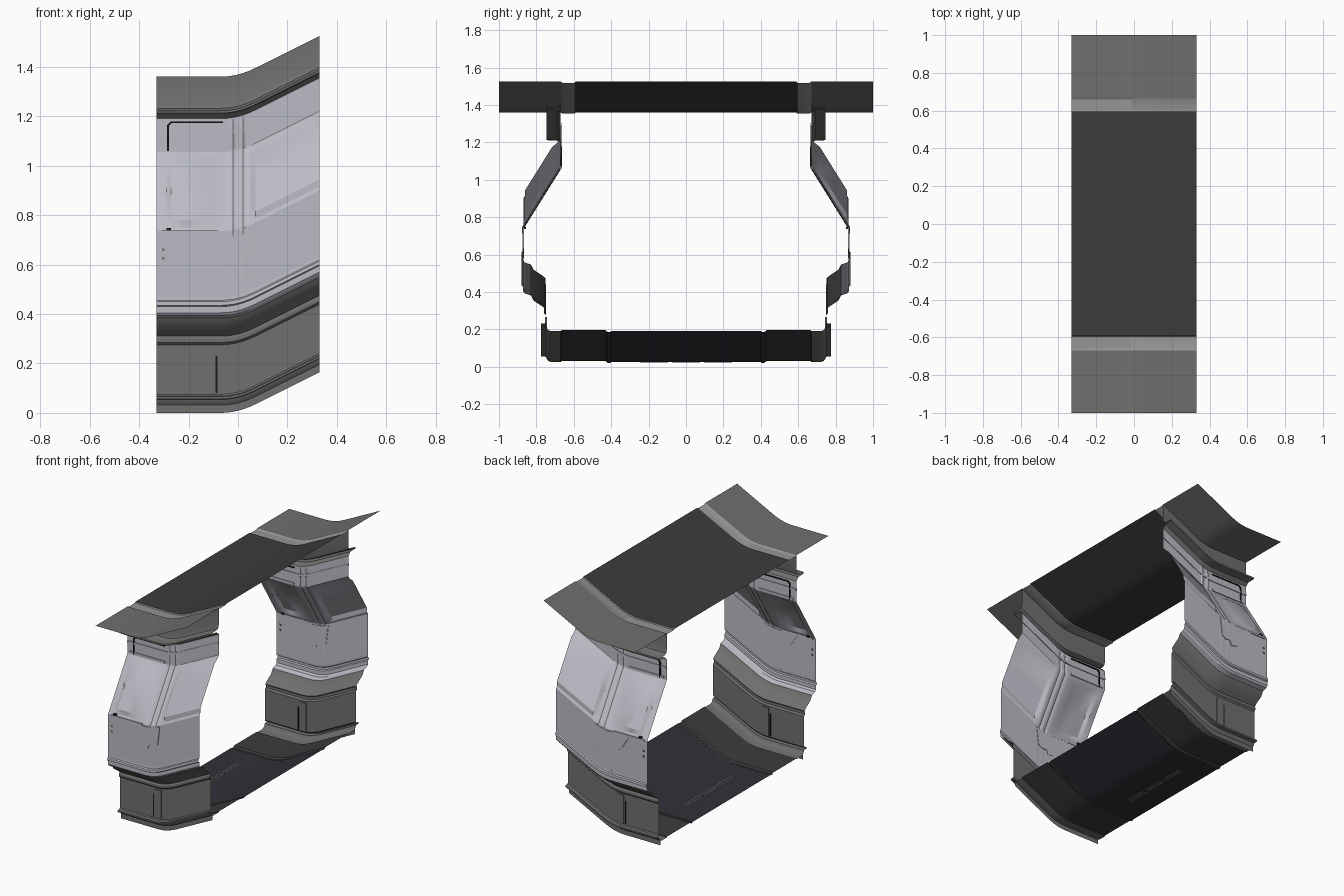
import bpy, bmesh, math

if "Cube" in bpy.data.objects:
    bpy.data.objects.remove(bpy.data.objects["Cube"])

def mat(name, c):
    m = bpy.data.materials.new(name)
    m.diffuse_color = (*c, 1)
    m.use_nodes = True
    m.node_tree.nodes["Principled BSDF"].inputs["Base Color"].default_value = m.diffuse_color
    return m

PALE = mat("pale_metal", (0.50, 0.50, 0.56))
GREY = mat("grey_metal", (0.16, 0.16, 0.155))
TRIM = mat("trim_metal", (0.30, 0.30, 0.30))
DARK = mat("dark_panel", (0.045, 0.045, 0.045))
FLOOR = mat("floor_panel", (0.03, 0.03, 0.04))
BLACK = mat("black_seam", (0.01, 0.01, 0.01))

def lift(x):
    # flat run, short rounded bend, then the ramp
    if x < -0.07:
        return 0.0
    return 0.5 * (x + 0.07) ** 2 / 0.28 if x < 0.07 else 0.5 * x

def finish(name, bm, m, angle=30):
    bmesh.ops.recalc_face_normals(bm, faces=bm.faces)
    me = bpy.data.meshes.new(name)
    bm.to_mesh(me)
    bm.free()
    ob = bpy.data.objects.new(name, me)
    bpy.context.collection.objects.link(ob)
    me.materials.append(m)
    bpy.ops.object.select_all(action='DESELECT')
    ob.select_set(True)
    bpy.context.view_layer.objects.active = ob
    bpy.ops.object.shade_smooth_by_angle(angle=math.radians(angle))
    return ob

BEND = [-0.33, -0.07, -0.045, -0.02, 0, 0.02, 0.045, 0.07, 0.33]

def sheet(name, prof, m, xs=BEND, side=1, relief=None):
    # sweep a (y, z) profile along the bent path
    bm = bmesh.new()
    rows = []
    for x in xs:
        rows.append([bm.verts.new((x, side * (y + (relief(x, z) if relief else 0)), z + lift(x)))
                     for y, z in prof])
    for a, b in zip(rows, rows[1:]):
        for i in range(len(prof) - 1):
            bm.faces.new((a[i], a[i + 1], b[i + 1], b[i]))
    return finish(name, bm, m)

def plate(name, pts, y, t, m, side):
    # thin plate from an (x, z) outline, following the ramp
    bm = bmesh.new()
    a = [bm.verts.new((x, side * (y - t), z + lift(x))) for x, z in pts]
    b = [bm.verts.new((x, side * (y + t), z + lift(x))) for x, z in pts]
    bm.faces.new(a)
    bm.faces.new(b[::-1])
    n = len(pts)
    for i in range(n):
        bm.faces.new((a[i], b[i], b[(i + 1) % n], a[(i + 1) % n]))
    return finish(name, bm, m)

def rect(x0, x1, z0, z1):
    return [(x0, z0), (x1, z0), (x1, z1), (x0, z1)]

def clamp(v):
    return max(0.0, min(1.0, v))

def box_ramp(x, z, x0, x1, z0, z1, wl, wr, wz):
    return (clamp((x - x0) / wl) * clamp((x1 - x) / wr)
            * clamp((z - z0) / wz) * clamp((z1 - z) / wz))

def wall_relief(x, z):
    # recessed panels either side of the post, with shallow grooves
    d = 0.018 * box_ramp(x, z, -0.29, -0.06, 0.75, 1.04, 0.02, 0.09, 0.03)
    d += 0.018 * box_ramp(x, z, 0.05, 9, 0.75, 1.04, 0.02, 1, 0.03)
    if abs(x) in (0.02,) and 0.7 < z < 1.18:
        d += 0.006
    return d

def wall_y(z):
    # upright, sloping, upright
    return 0.67 + 0.20 * clamp((1.055 - z) / 0.32)

WALL_X = [-0.33, -0.29, -0.27, -0.21, -0.15, -0.105, -0.06, -0.045, -0.03, -0.02, -0.01, 0,
          0.01, 0.02, 0.03, 0.05, 0.07, 0.33]
WALL_Z = [1.19, 1.165, 1.07, 1.055, 1.04, 1.01, 0.9, 0.78, 0.75, 0.735, 0.72, 0.58, 0.47]

# ceiling and floor centre panels
sheet("ceiling_panel", [(-0.59, 1.36), (0.59, 1.36)], DARK)
sheet("floor_panel", [(-0.40, 0.026), (0.40, 0.026)], FLOOR)

# pale slots across the floor
for i, x in enumerate((-0.175, -0.155)):
    for j in (-1, 0, 1):
        bm = bmesh.new()
        bmesh.ops.create_cube(bm, size=1)
        bmesh.ops.scale(bm, vec=(0.006, 0.15, 0.004), verts=bm.verts)
        bmesh.ops.translate(bm, vec=(x, j * 0.17, 0.026), verts=bm.verts)
        finish(f"floor_slot_{i}_{j + 1}", bm, TRIM)

for s, tag in ((-1, "front"), (1, "back")):
    # ceiling edge strip, overhang and hanging beam
    sheet(f"ceiling_trim_{tag}", [(0.59, 1.36), (0.595, 1.354), (0.66, 1.354), (0.67, 1.36)],
          TRIM, side=s)
    sheet(f"ceiling_overhang_{tag}", [(0.67, 1.36), (1.0, 1.36)], GREY, side=s)
    sheet(f"ceiling_beam_{tag}", [(0.67, 1.36), (0.67, 1.25), (0.676, 1.232), (0.69, 1.225),
          (0.745, 1.222), (0.745, 1.212), (0.69, 1.21), (0.67, 1.19)], GREY, side=s)

    # relief wall
    sheet(f"wall_{tag}", [(wall_y(z), z) for z in WALL_Z], PALE, WALL_X, s, wall_relief)

    # rounded belt and undercut below the wall
    sheet(f"wall_belt_{tag}", [(0.87, 0.47), (0.871, 0.455), (0.879, 0.45), (0.88, 0.435),
          (0.871, 0.43), (0.871, 0.405), (0.862, 0.393), (0.83, 0.383)], PALE, side=s)
    sheet(f"wall_undercut_{tag}", [(0.83, 0.383), (0.815, 0.355), (0.77, 0.325),
          (0.752, 0.31), (0.758, 0.30), (0.758, 0.285), (0.748, 0.275)], GREY, side=s)

    # lower skirt, ledge and curved floor edge
    sheet(f"skirt_{tag}", [(0.748, 0.275), (0.748, 0.075), (0.753, 0.068), (0.774, 0.066),
          (0.774, 0.056), (0.748, 0.054), (0.744, 0.042), (0.735, 0.031), (0.72, 0.026),
          (0.67, 0.026)], GREY, side=s)
    sheet(f"skirt_flange_{tag}", [(0.735, 0.031), (0.735, 0.0)], GREY, side=s)
    sheet(f"floor_side_{tag}", [(0.67, 0.026), (0.665, 0.031), (0.43, 0.031), (0.42, 0.022),
          (0.405, 0.022), (0.40, 0.026)], DARK, side=s)

    # chevron foot of the post and the horizontal bars
    plate(f"wall_chevron_{tag}", [(-0.20, 0.725), (-0.15, 0.645), (-0.085, 0.59), (-0.045, 0.58),
          (-0.03, 0.61), (0.0, 0.60), (0.03, 0.61), (0.045, 0.725), (0, 0.725), (-0.05, 0.725)],
          0.871, 0.004, PALE, s)
    plate(f"wall_bar_upper_{tag}", rect(-0.31, -0.06, 1.06, 1.075), 0.67, 0.006, PALE, s)
    plate(f"wall_bar_lower_{tag}", rect(-0.31, -0.08, 0.725, 0.737), 0.871, 0.005, PALE, s)
    plate(f"wall_rail_{tag}", [(-0.33, 1.125), (-0.045, 1.125), (0, 1.125), (0.045, 1.125),
          (0.33, 1.125), (0.33, 1.14), (0.045, 1.14), (0, 1.14), (-0.045, 1.14), (-0.33, 1.14)],
          0.67, 0.005, PALE, s)

    # dark seam lines
    plate(f"wall_seam_{tag}", [(-0.287, 1.06), (-0.28, 1.06), (-0.28, 1.16), (-0.268, 1.172),
          (-0.06, 1.172), (-0.06, 1.178), (-0.272, 1.178), (-0.287, 1.163)], 0.67, 0.007, BLACK, s)
    plate(f"skirt_seam_{tag}", rect(-0.09, -0.083, 0.08, 0.23), 0.748, 0.003, BLACK, s)
    plate(f"skirt_panel_{tag}", rect(-0.075, -0.03, 0.08, 0.265), 0.748, 0.005, GREY, s)
    plate(f"wall_marker_{tag}", rect(-0.29, -0.27, 0.738, 0.748), 0.866, 0.01, BLACK, s)
    for i, z in enumerate((0.62, 0.655)):
        plate(f"wall_stud_{i}_{tag}", rect(-0.308, -0.298, z, z + 0.01), 0.87, 0.003, GREY, s)
